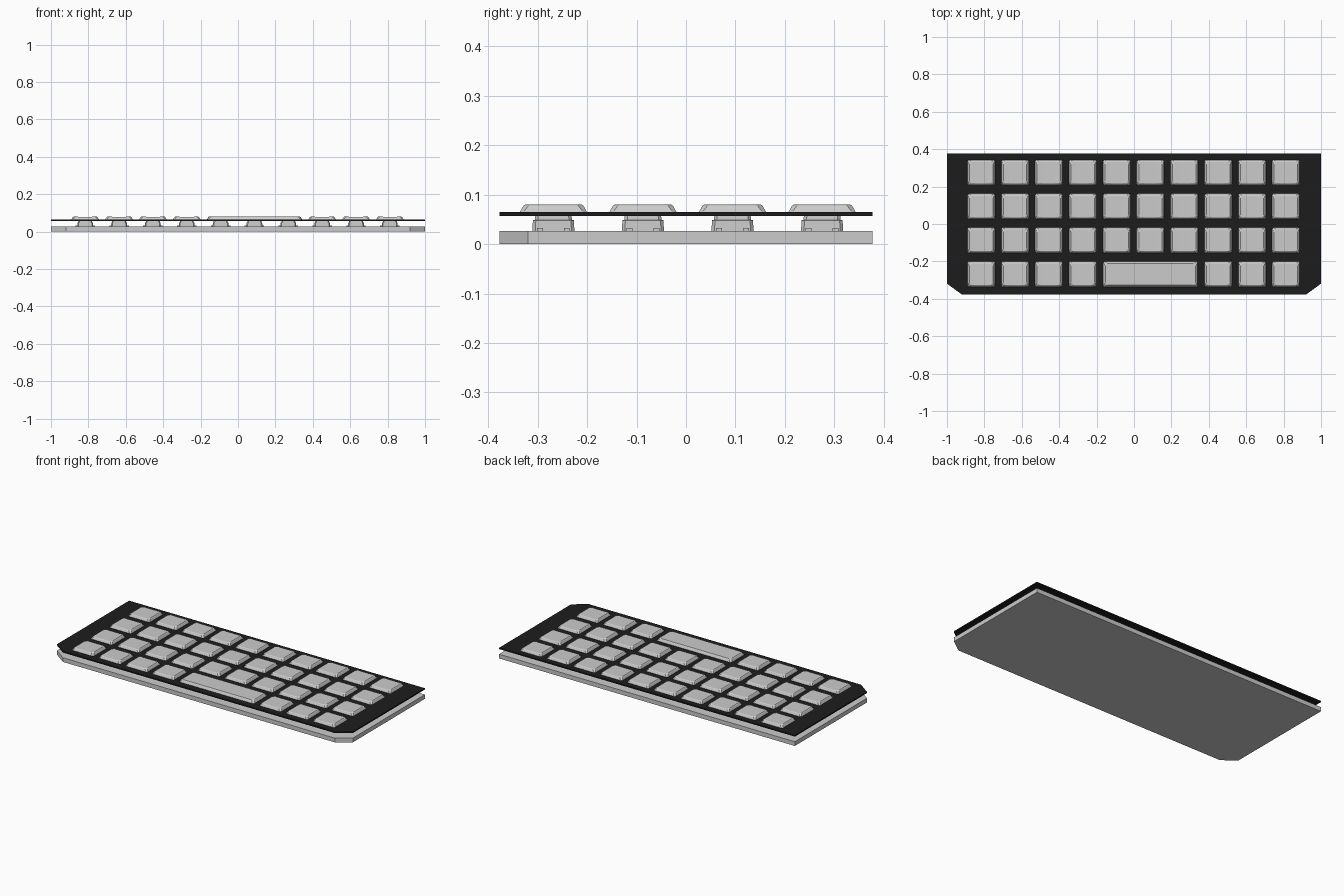
import bpy, bmesh

if "Cube" in bpy.data.objects:
    bpy.data.objects.remove(bpy.data.objects["Cube"])

def finish(name, bm, mat=None):
    bmesh.ops.recalc_face_normals(bm, faces=bm.faces)
    me = bpy.data.meshes.new(name)
    bm.to_mesh(me)
    bm.free()
    if mat:
        me.materials.append(mat)
    return me

def place(name, me, loc=(0, 0, 0)):
    ob = bpy.data.objects.new(name, me)
    ob.location = loc
    bpy.context.collection.objects.link(ob)
    return ob

def loft(bm, rings):
    """Closed stack of point loops."""
    loops = [[bm.verts.new(p) for p in r] for r in rings]
    n = len(loops[0])
    for a, b in zip(loops, loops[1:]):
        for i in range(n):
            j = (i + 1) % n
            bm.faces.new((a[i], a[j], b[j], b[i]))
    bm.faces.new(loops[0][::-1])
    bm.faces.new(loops[-1])

def octagon(w, d, c, z):
    """Rectangle w x d with corners cut by c."""
    x, y = w / 2, d / 2
    return [(px, py, z) for px, py in (
        (-x + c, -y), (x - c, -y), (x, -y + c), (x, y - c),
        (x - c, y), (-x + c, y), (-x, y - c), (-x, -y + c))]

def keycap(name, w, d, dished):
    bm = bmesh.new()
    loft(bm, [octagon(w, d, 0.008, 0.063), octagon(w - 0.006, d - 0.006, 0.008, 0.067),
              octagon(w - 0.017, d - 0.017, 0.01, 0.077),
              octagon(w - 0.025, d - 0.025, 0.012, 0.080)])
    if dished:  # shallow scoop across the top
        for x in (-0.033, 0.033):
            bmesh.ops.bisect_plane(bm, geom=bm.verts[:] + bm.edges[:] + bm.faces[:],
                                   plane_co=(x, 0, 0), plane_no=(1, 0, 0))
        for v in bm.verts:
            if v.co.z > 0.079 and abs(v.co.x) < 0.035:
                v.co.z -= 0.001
    return finish(name, bm)

# base and top plate share one outline with cut front corners
OUT = [(-1, 0.377), (-1, -0.319), (-0.92, -0.377),
       (0.92, -0.377), (1, -0.319), (1, 0.377)]
black = bpy.data.materials.new("black_plate")
black.diffuse_color = (0.012, 0.012, 0.012, 1)
black.use_nodes = True
black.node_tree.nodes["Principled BSDF"].inputs["Base Color"].default_value = black.diffuse_color
for name, z0, z1, mat in (("base", 0, 0.026, None), ("top_plate", 0.057, 0.065, black)):
    bm = bmesh.new()
    loft(bm, [[(x, y, z) for x, y in OUT] for z in (z0, z1)])
    place(name, finish(name, bm, mat))

# switch: lower housing, upper housing, stem and four side clips
bm = bmesh.new()
loft(bm, [octagon(w, w, 0.006, z) for w, z in (
    (0.085, 0.025), (0.083, 0.048), (0.075, 0.049), (0.073, 0.060), (0.05, 0.061), (0.05, 0.07))])
for sx in (-1, 1):
    for sy in (-1, 1):
        loft(bm, [[(sx * 0.045 + a * 0.007, sy * 0.027 + b * 0.006, z)
                   for a, b in ((-1, -1), (1, -1), (1, 1), (-1, 1))] for z in (0.0255, 0.032)])
switch = finish("switch", bm)

# key grid; the space bar spans columns 4 to 6 of the front row
key = keycap("key", 0.150, 0.139, True)
space = keycap("space_bar", 0.508, 0.139, False)
PITCH = 0.181
for row in range(4):
    y = -0.268 + row * PITCH
    for col in range(10):
        x = -0.817 + col * PITCH
        if row == 0 and col in (4, 5, 6):
            if col == 5:
                place("space_bar", space, (x, y, 0))
                place("space_switch", switch, (x, y, 0))
            continue
        place(f"key_{row}_{col}", key, (x, y, 0))
        place(f"switch_{row}_{col}", switch, (x, y, 0))
